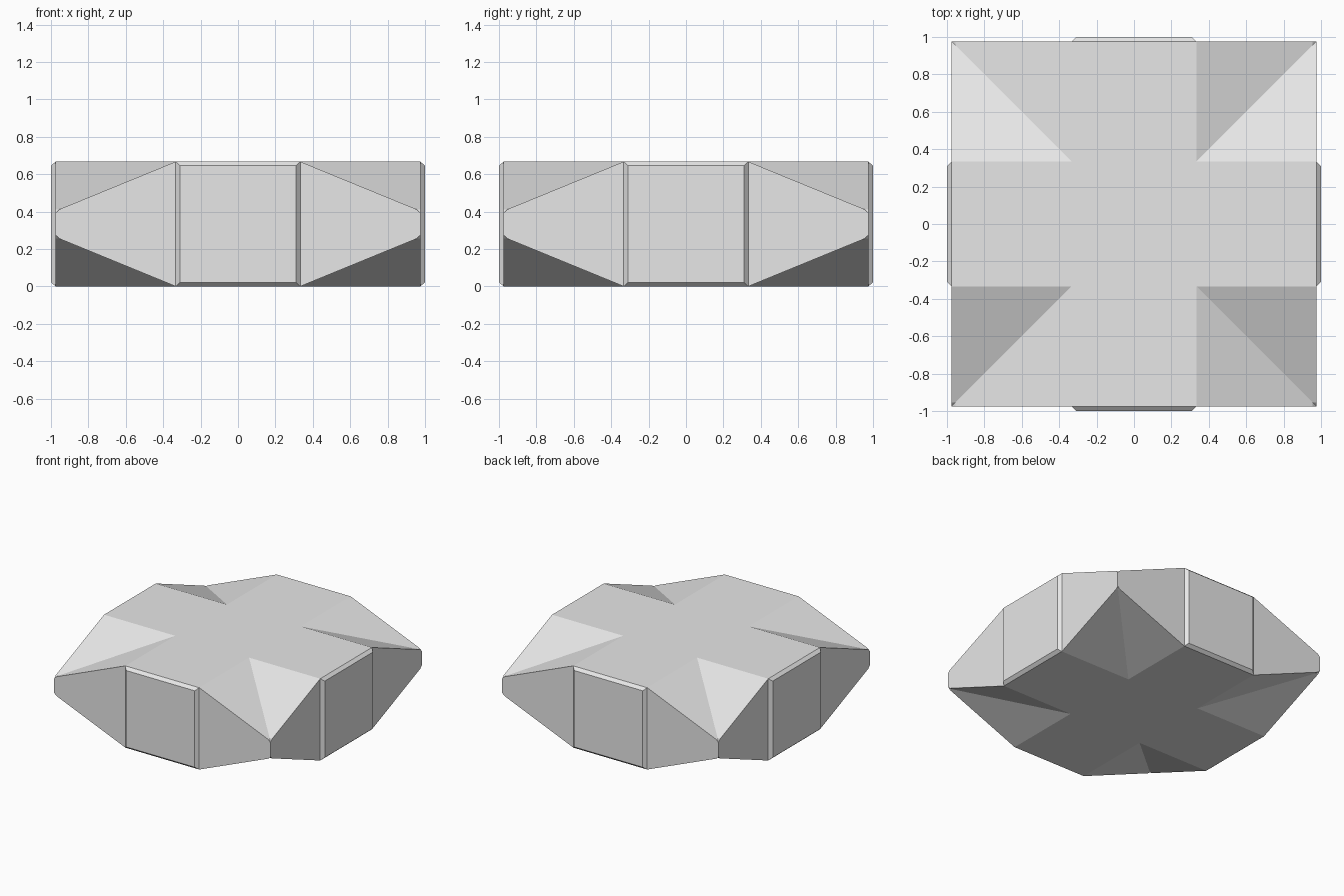
import bpy, bmesh
from mathutils import Matrix
from math import pi

if "Cube" in bpy.data.objects:
    bpy.data.objects.remove(bpy.data.objects["Cube"])

H, A, B, C = 0.667, 0.333, 0.975, 0.955   # height, arm half width, wall distance, corner chamfer start
ZC, ZE = 0.412, 0.392                     # corner top height, corner edge height
R, T = 1.0, 0.31                          # raised end plate distance and half width

metal = bpy.data.materials.new("light grey")
metal.diffuse_color = (0.8, 0.8, 0.8, 1)
metal.use_nodes = True
metal.node_tree.nodes["Principled BSDF"].inputs["Base Color"].default_value = metal.diffuse_color

bm = bmesh.new()


def face(points, rot):
    bm.faces.new([bm.verts.new(rot @ Matrix.Translation(p).translation) for p in points])


def flip(points):
    """Mirror points about the middle height."""
    return [(x, y, H - z) for x, y, z in points]


for k in range(4):
    rot = Matrix.Rotation(k * pi / 2, 3, 'Z')
    # creased corner valley with a small chamfer at its tip
    p, a, b = (A, A, H), (B, A, H), (A, B, H)
    c, g, f, e = (C, C, ZC), (B, C, ZC), (C, B, ZC), (B, B, ZE)
    upper = [[p, a, g, c], [p, c, f, b], [c, g, e], [c, e, f]]
    # flat arm top and bevelled end plate top edge
    upper.append([p, (A, -A, H), (B, -A, H), a])
    upper.append([a, (B, -A, H), (R, -T, H - 0.022), (R, T, H - 0.022)])
    # quarter of the flat centre
    upper.append([(0, 0, H), (A, -A, H), p])
    for pts in upper:
        face(pts, rot)
        face(flip(pts), rot)
    # tapered side walls beside the end plate, and plate side bevels
    for s in (1, -1):
        wall = [(B, A, 0), (B, C, H - ZC), (B, B, H - ZE), e, g, a]
        side = [(B, A, 0), a, (R, T, H - 0.022), (R, T, 0.022)]
        for pts in (wall, side):
            face([(x, s * y, z) for x, y, z in pts], rot)
    # end plate face
    face([(R, -T, 0.022), (R, T, 0.022), (R, T, H - 0.022), (R, -T, H - 0.022)], rot)

bmesh.ops.remove_doubles(bm, verts=bm.verts, dist=0.0005)
bmesh.ops.recalc_face_normals(bm, faces=bm.faces)
mesh = bpy.data.meshes.new("cross_block")
bm.to_mesh(mesh)
bm.free()
mesh.materials.append(metal)
obj = bpy.data.objects.new("cross_block", mesh)
bpy.context.collection.objects.link(obj)
